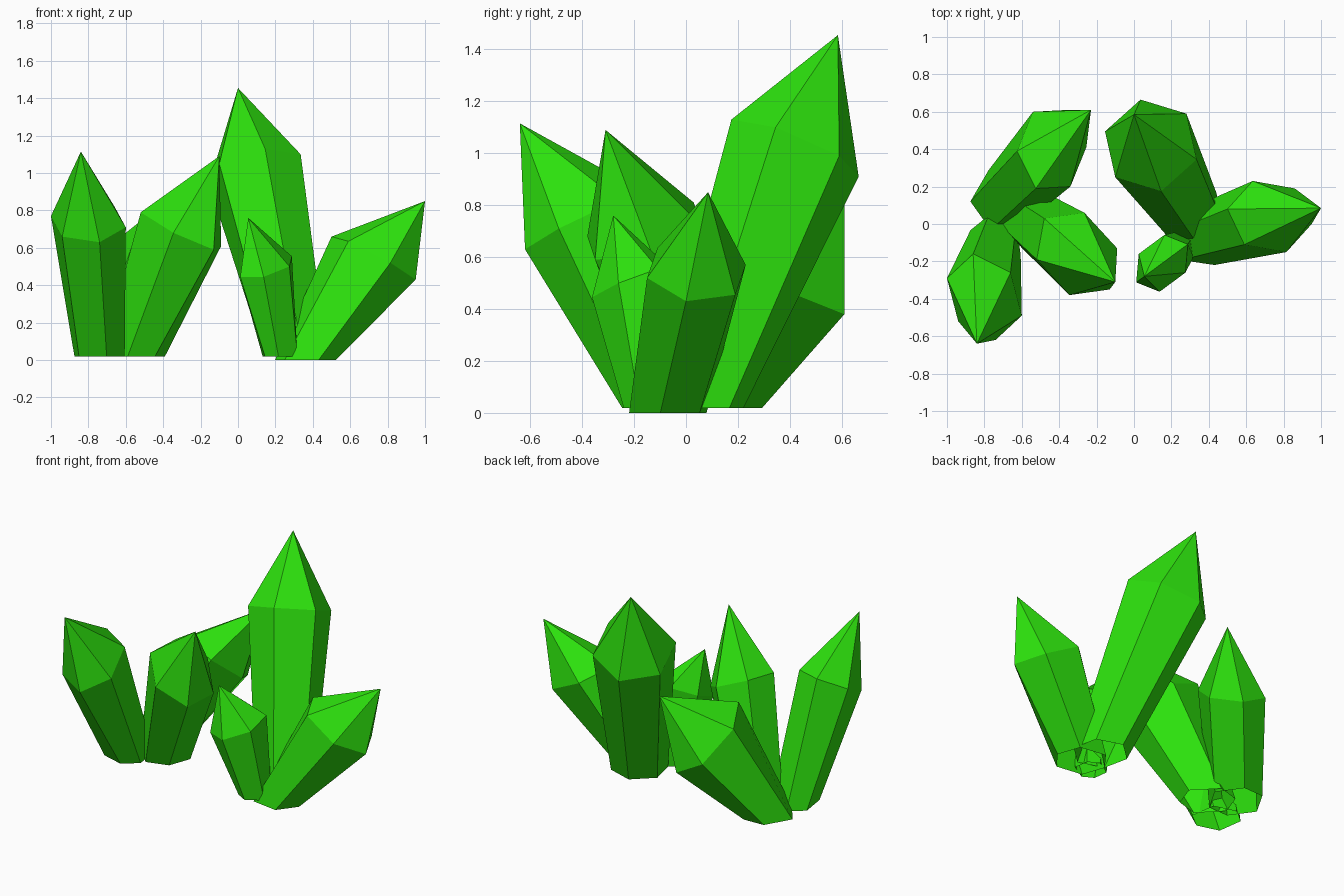
import bpy
import bmesh
from mathutils import Vector

if "Cube" in bpy.data.objects:
    bpy.data.objects.remove(bpy.data.objects["Cube"])

green = bpy.data.materials.new("bright_green")
green.use_nodes = True
colour = (0.026, 0.76, 0.004, 1)
green.diffuse_color = colour
green.node_tree.nodes["Principled BSDF"].inputs["Base Color"].default_value = colour


def crystal(name, foot, radius, shoulder, first, second, tip):
    """Open-footed hexagonal crystal with a tilted shoulder ring and a pointed cap.

    first and second are neighbouring arms of the shoulder, counter-clockwise
    from above; the other four arms follow by symmetry.
    """
    foot, shoulder = Vector(foot), Vector(shoulder)
    u, v = Vector(first), Vector(second)
    arms = [u, v, v - u, -u, -v, u - v]

    bm = bmesh.new()
    upper = [bm.verts.new(shoulder + arm) for arm in arms]
    # the foot is a level hexagon turned the same way as the shoulder
    lower = [bm.verts.new(foot + arm.to_2d().normalized().to_3d() * radius)
             for arm in arms]
    point = bm.verts.new(tip)
    for i in range(len(arms)):
        j = (i + 1) % len(arms)
        bm.faces.new((lower[i], lower[j], upper[j], upper[i]))
        bm.faces.new((upper[i], upper[j], point))

    mesh = bpy.data.meshes.new(name)
    bm.to_mesh(mesh)
    bm.free()
    mesh.materials.append(green)
    bpy.context.collection.objects.link(bpy.data.objects.new(name, mesh))


# Cluster on the -x side
crystal("front_outer_crystal", foot=(-0.74, -0.10, 0.018), radius=0.15,
        shoulder=(-0.80, -0.39, 0.74), first=(0.06, -0.23, -0.11),
        second=(0.20, -0.10, -0.03), tip=(-0.84, -0.64, 1.115))
crystal("front_inner_crystal", foot=(-0.56, 0.03, 0.018), radius=0.17,
        shoulder=(-0.305, -0.16, 0.70), first=(-0.04, -0.22, -0.02),
        second=(0.175, -0.19, -0.11), tip=(-0.10, -0.31, 1.09))
crystal("back_leaning_crystal", foot=(-0.70, 0.13, 0.018), radius=0.175,
        shoulder=(-0.44, 0.40, 0.56), first=(-0.10, 0.20, -0.08),
        second=(-0.185, -0.01, 0.10), tip=(-0.23, 0.61, 0.86))

# Cluster on the +x side
crystal("tall_crystal", foot=(0.31, 0.05, 0.018), radius=0.175,
        shoulder=(0.09, 0.42, 1.02), first=(0.245, -0.075, 0.08),
        second=(0.19, 0.17, -0.03), tip=(0.00, 0.585, 1.455))
crystal("side_leaning_crystal", foot=(0.36, -0.07, 0), radius=0.165,
        shoulder=(0.725, 0.04, 0.545), first=(0.09, -0.19, -0.025),
        second=(0.225, -0.04, -0.115), tip=(1.00, 0.085, 0.85))
crystal("small_crystal", foot=(0.225, -0.14, 0.018), radius=0.10,
        shoulder=(0.15, -0.21, 0.50), first=(-0.013, -0.152, -0.055),
        second=(0.125, -0.05, 0), tip=(0.055, -0.28, 0.76))
